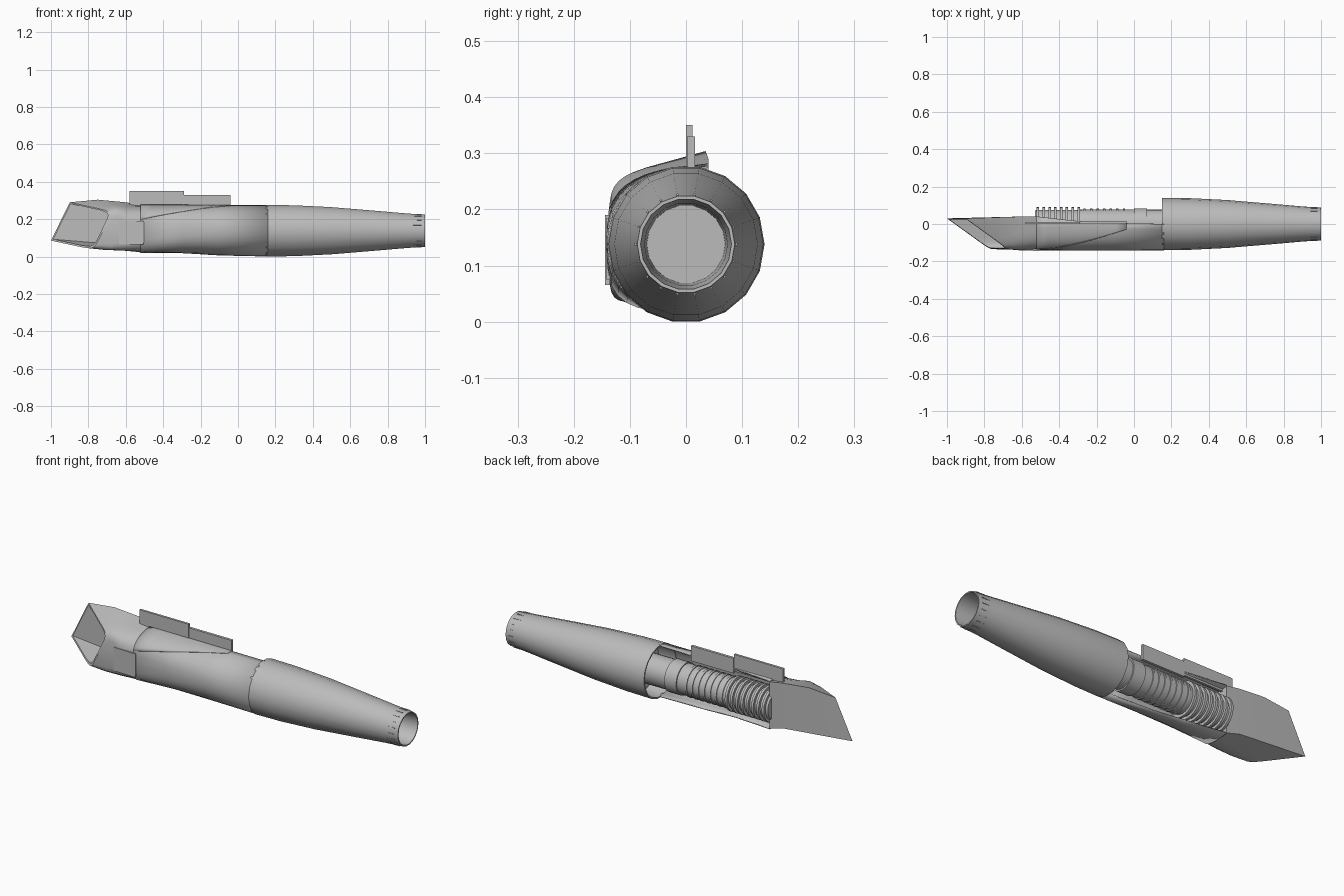
import bpy, bmesh, math
from mathutils import Matrix, Vector

cube = bpy.data.objects.get("Cube")
if cube:
    bpy.data.objects.remove(cube, do_unlink=True)

grey = bpy.data.materials.new("plain grey")
grey.use_nodes = True
grey.diffuse_color = (0.5, 0.5, 0.5, 1)
grey.node_tree.nodes["Principled BSDF"].inputs["Base Color"].default_value = (0.5, 0.5, 0.5, 1)

AXIS_Z = 0.138


def finish(name, bm, angle=32):
    bmesh.ops.recalc_face_normals(bm, faces=bm.faces)
    mesh = bpy.data.meshes.new(name)
    bm.to_mesh(mesh)
    bm.free()
    mesh.materials.append(grey)
    mesh.shade_smooth()
    mesh.set_sharp_from_angle(angle=math.radians(angle))
    obj = bpy.data.objects.new(name, mesh)
    bpy.context.collection.objects.link(obj)
    return obj


def loft(name, rings, closed=True, caps=False):
    bm = bmesh.new()
    rows = [[bm.verts.new(p) for p in ring] for ring in rings]
    n = len(rows[0])
    for a, b in zip(rows, rows[1:]):
        for i in range(n if closed else n - 1):
            j = (i + 1) % n
            bm.faces.new((a[i], a[j], b[j], b[i]))
    if caps:
        bm.faces.new(rows[0])
        bm.faces.new(rows[-1])
    return finish(name, bm)


def lathe(name, profile, sides=18):
    rings = []
    for x, r in profile:
        angles = [math.tau * i / sides for i in range(sides)]
        rings.append([(x, r * math.cos(a), AXIS_Z + r * math.sin(a)) for a in angles])
    return loft(name, rings, caps=True)


def box(name, low, high, turn=None):
    bm = bmesh.new()
    low, high = Vector(low), Vector(high)
    bmesh.ops.create_cube(bm, size=1, matrix=Matrix.Translation((low + high) / 2)
                          @ Matrix.Diagonal((*(high - low), 1)))
    if turn:
        bm.transform(turn)
    return finish(name, bm)


def section(x, y0, w, zc, h, p, shear, start=-90, end=90, steps=16, grow=0.0):
    """Half superellipse bulging to -y; shear drops its outer side."""
    points = []
    for i in range(steps + 1):
        t = math.radians(start + (end - start) * i / steps)
        c, s = max(math.cos(t), 0), math.sin(t)
        if c < 1e-6:
            c = 0
        y = y0 - (w + grow) * c ** p
        z = zc + (h + grow) * math.copysign(abs(s) ** p, s) + shear * (y - y0)
        points.append(Vector((x, y, z)))
    return points


def rake(points, blend=0.0, back=-0.6):
    """Move a section onto the slanted mouth plane, or part way behind it."""
    for p in points:
        mouth = -1 - 1.53 * (p.y - 0.03) + 0.49 * (p.z - 0.085)
        p.x = mouth + blend * (back - mouth)
    return points


# Boxy intake with a raked mouth, its duct and a flat inboard wall
joint = (-0.52, 0.04, 0.178, 0.152, 0.125, 0.6, 0.1)
loft("intake", [
    section(-0.54, 0.02, 0.145, 0.155, 0.10, 0.5, 0.1),
    rake(section(0, 0.025, 0.154, 0.1875, 0.095, 0.22, 0.3)),
    rake(section(0, 0.03, 0.165, 0.1875, 0.1025, 0.2, 0.3)),
    rake(section(0, 0.035, 0.172, 0.186, 0.118, 0.3, 0.27), 0.5),
    section(-0.6, 0.04, 0.18, 0.17, 0.12, 0.45, 0.2),
    section(*joint),
], caps=True)

# Half cowl, open on the inboard side
cowl_stations = [
    joint,
    (-0.3, 0.015, 0.155, 0.147, 0.126, 0.8, 0.05),
    (-0.1, 0.005, 0.145, 0.14, 0.131, 0.95, 0.0),
    (0.16, 0.0, 0.138, AXIS_Z, 0.135, 1.0, 0.0),
]
cowl = loft("half_cowl", [section(*s) for s in cowl_stations], closed=False)
shell = cowl.modifiers.new("thickness", "SOLIDIFY")
shell.thickness = 0.006
shell.offset = 0

# Upper fairing that wraps the cowl below the pylon
fairing_rings = []
for f in range(9):
    x = -0.52 + 0.48 * f / 8
    k = next(i for i in range(3) if x <= cowl_stations[i + 1][0])
    a, b = cowl_stations[k], cowl_stations[k + 1]
    u = (x - a[0]) / (b[0] - a[0])
    mix = [m + (n - m) * u for m, n in zip(a, b)]
    fairing_rings.append(section(*mix, start=18 + 60 * f / 8, steps=8, grow=0.005))
fairing = loft("upper_fairing", fairing_rings, closed=False)
fairing.modifiers.new("thickness", "SOLIDIFY").thickness = 0.004

# Round rear nacelle with nozzle lip and recessed end disc
lathe("rear_nacelle", [
    (0.25, 0.07), (0.25, 0.13), (0.15, 0.133), (0.15, 0.14), (0.3, 0.138),
    (0.5, 0.128), (0.75, 0.107), (0.9, 0.094), (1.0, 0.087),
    (1.0, 0.081), (0.9, 0.074), (0.8, 0.07),
])

# Small raised slats around the nozzle
for i in range(18):
    turn = (Matrix.Translation((0, 0, AXIS_Z)) @ Matrix.Rotation(math.tau * i / 18, 4, "X"))
    box("nozzle_slat", (0.9, 0.087, -0.002), (0.98, 0.0915, 0.002), turn)

# Engine core: deep ribs in front, fine rings, then a plain casing
core = [(-0.53, 0.07)]
for i in range(8):
    x = -0.52 + 0.031 * i
    core += [(x, 0.076), (x, 0.09), (x + 0.013, 0.09), (x + 0.013, 0.076)]
for i in range(7):
    x = -0.27 + 0.035 * i
    core += [(x, 0.078), (x, 0.082), (x + 0.012, 0.082), (x + 0.012, 0.078)]
core += [(0.0, 0.078), (0.0, 0.084), (0.07, 0.084), (0.07, 0.077), (0.26, 0.077)]
lathe("engine_core", core, 24)

# Stepped pylon plate on top
box("pylon_front", (-0.58, 0.0, 0.26), (-0.29, 0.012, 0.35))
box("pylon_rear", (-0.29, 0.002, 0.25), (-0.04, 0.016, 0.33))

# Side door standing slightly proud of the intake, with a rear flap
hinge = Matrix.Translation((-0.57, -0.139, 0)) @ Matrix.Rotation(math.radians(-2), 4, "Z")
box("side_door", (-0.065, -0.003, 0.065), (0.065, 0.006, 0.19), hinge)
box("side_door_flap", (-0.515, -0.142, 0.075), (-0.502, -0.13, 0.185))
